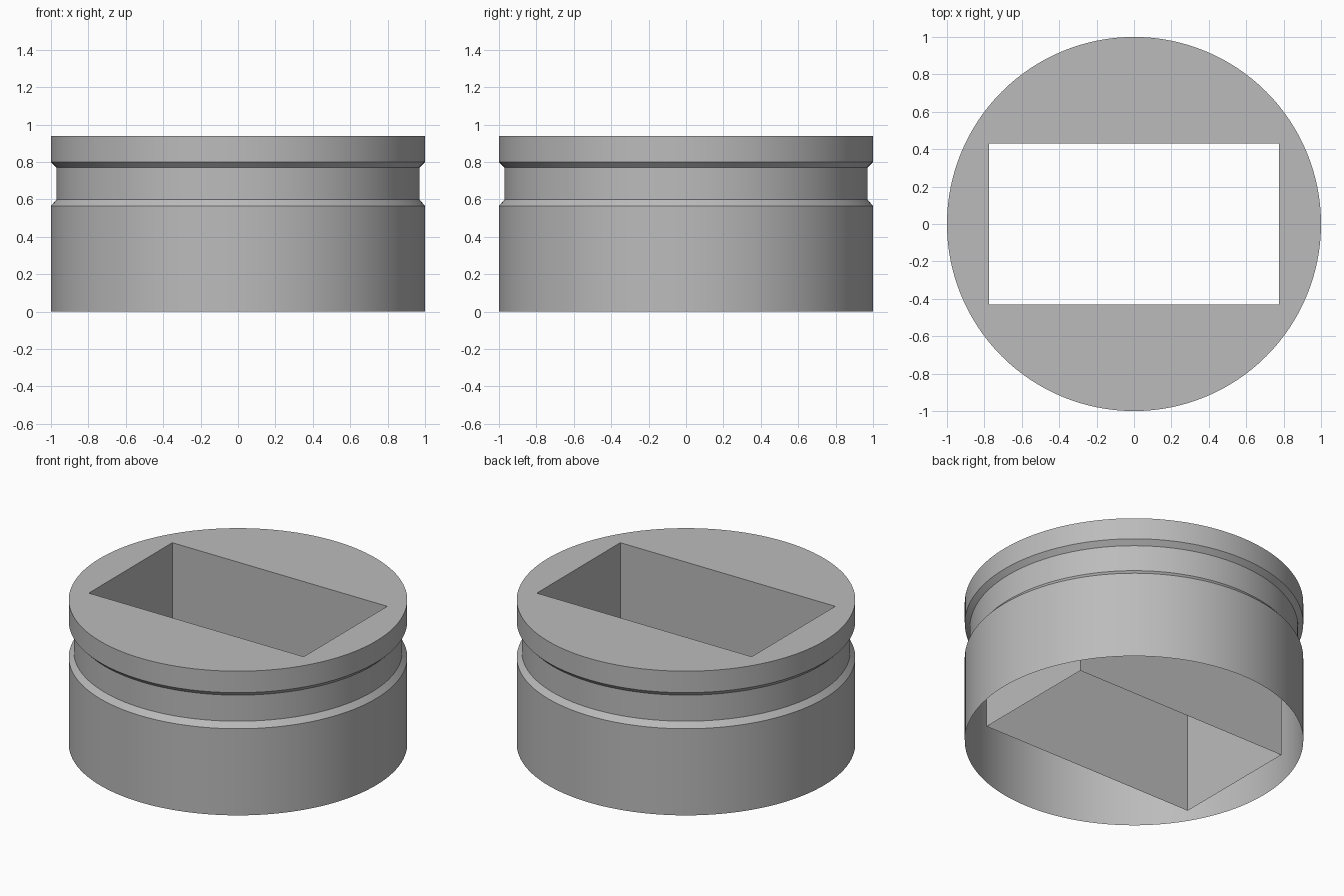
import bpy, bmesh, math

SEGMENTS = 128
HEIGHT = 0.94
SLOT_X, SLOT_Y = 0.775, 0.43

cube = bpy.data.objects.get("Cube")
if cube:
    bpy.data.objects.remove(cube, do_unlink=True)

grey = bpy.data.materials.new("plain grey")
grey.use_nodes = True
colour = (0.5, 0.5, 0.5, 1)
grey.diffuse_color = colour
grey.node_tree.nodes["Principled BSDF"].inputs["Base Color"].default_value = colour

bm = bmesh.new()


def skin(loops):
    """Join closed loops of vertices, each to the next, with quads."""
    for low, high in zip(loops, loops[1:]):
        n = len(low)
        for i in range(n):
            j = (i + 1) % n
            bm.faces.new((low[i], low[j], high[j], high[i]))


def ring(radius, z):
    angles = [math.tau * i / SEGMENTS for i in range(SEGMENTS)]
    return [bm.verts.new((radius * math.cos(a), radius * math.sin(a), z)) for a in angles]


def rectangle(z):
    # Clockwise, so the slot walls face the opening
    corners = [(-1, -1), (-1, 1), (1, 1), (1, -1)]
    return [bm.verts.new((sx * SLOT_X, sy * SLOT_Y, z)) for sx, sy in corners]


# Grooved outer wall, open underneath
profile = [(1, 0), (1, 0.565), (0.97, 0.60), (0.97, 0.77), (1, 0.80), (1, HEIGHT)]
rings = [ring(r, z) for r, z in profile]
skin(rings)

# Walls of the rectangular slot, open at both ends
slot = [rectangle(0), rectangle(HEIGHT)]
skin(slot)

# Flat top between the rim and the slot
rim = set(rings[-1] + slot[-1])
edges = [e for e in bm.edges if all(v in rim for v in e.verts)]
top = bmesh.ops.triangle_fill(bm, use_beauty=True, use_dissolve=False,
                              edges=edges, normal=(0, 0, 1))
for face in top["geom"]:
    if isinstance(face, bmesh.types.BMFace):
        face.normal_update()
        if face.normal.z < 0:
            face.normal_flip()

mesh = bpy.data.meshes.new("grooved_round_housing")
bm.to_mesh(mesh)
bm.free()
mesh.materials.append(grey)
housing = bpy.data.objects.new("grooved_round_housing", mesh)
bpy.context.collection.objects.link(housing)

# Smooth round walls with crisp edges
bpy.ops.object.select_all(action="DESELECT")
housing.select_set(True)
bpy.context.view_layer.objects.active = housing
bpy.ops.object.shade_smooth_by_angle(angle=math.radians(30))
